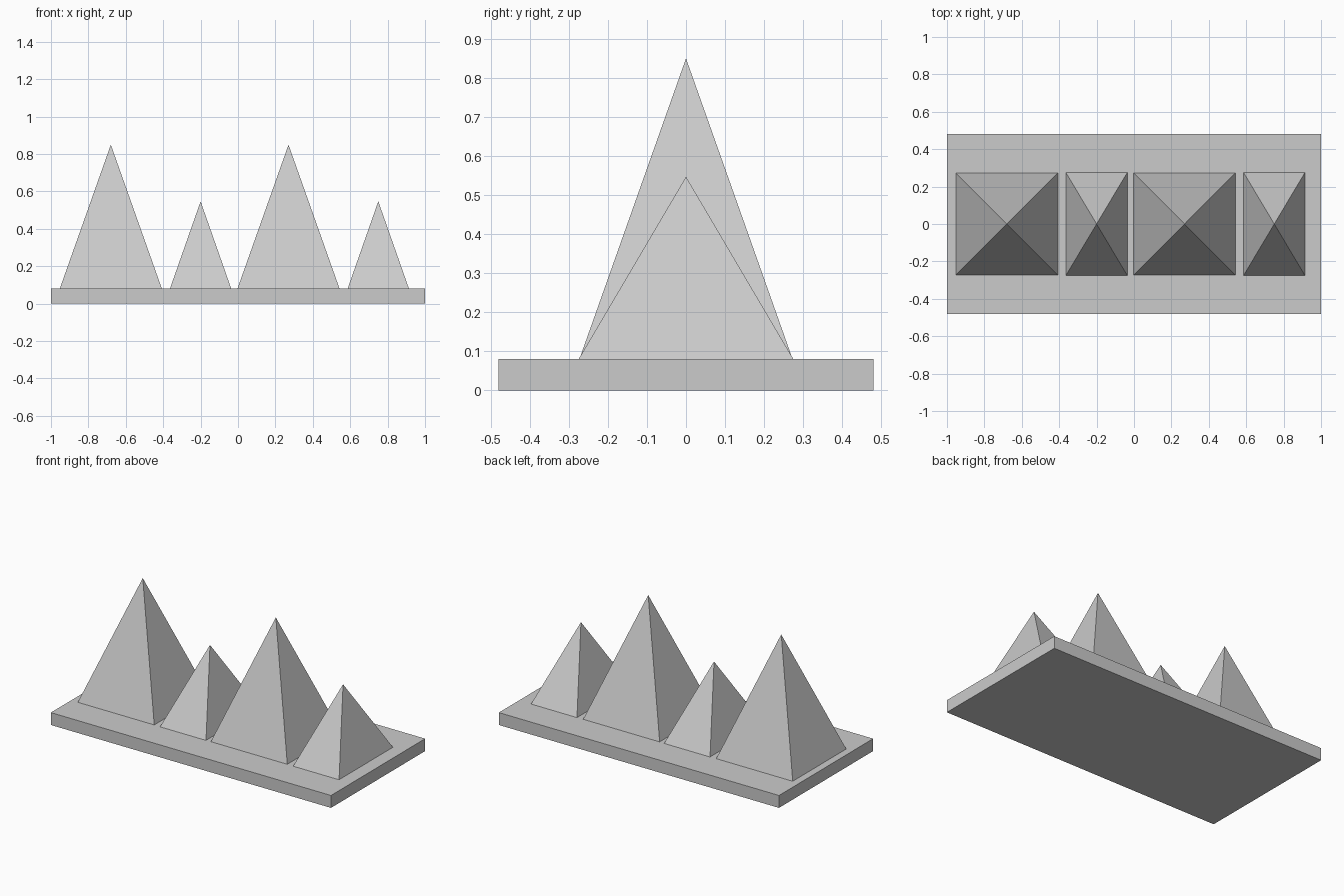
import bpy
import bmesh
from mathutils import Matrix

if "Cube" in bpy.data.objects:
    bpy.data.objects.remove(bpy.data.objects["Cube"])

BASE_TOP = 0.08


def finish(name, bm):
    bmesh.ops.recalc_face_normals(bm, faces=bm.faces)
    mesh = bpy.data.meshes.new(name)
    bm.to_mesh(mesh)
    bm.free()
    obj = bpy.data.objects.new(name, mesh)
    bpy.context.collection.objects.link(obj)
    return obj


def slab(name, sx, sy, sz):
    bm = bmesh.new()
    bmesh.ops.create_cube(bm, size=1, matrix=Matrix.Translation((0, 0, sz / 2))
                          @ Matrix.Diagonal((sx, sy, sz, 1)))
    return finish(name, bm)


def pyramid(name, x, half_x, half_y, apex):
    # Square cut to a point: a block whose top corners merge at the apex
    bm = bmesh.new()
    bmesh.ops.create_cube(bm, size=2)
    top = [v for v in bm.verts if v.co.z > 0]
    for v in bm.verts:
        v.co = (v.co.x * half_x, v.co.y * half_y, BASE_TOP)
    bmesh.ops.pointmerge(bm, verts=top, merge_co=(0, 0, apex))
    obj = finish(name, bm)
    obj.location.x = x
    return obj


# Base plate
slab("base_plate", 2.0, 0.96, BASE_TOP)

# Alternating tall and short spikes
for i, offset in enumerate((0, 0.95)):
    pyramid(f"tall_spike_{i + 1}", -0.68 + offset, 0.273, 0.273, 0.85)
    pyramid(f"short_spike_{i + 1}", -0.2 + offset, 0.164, 0.275, 0.547)
